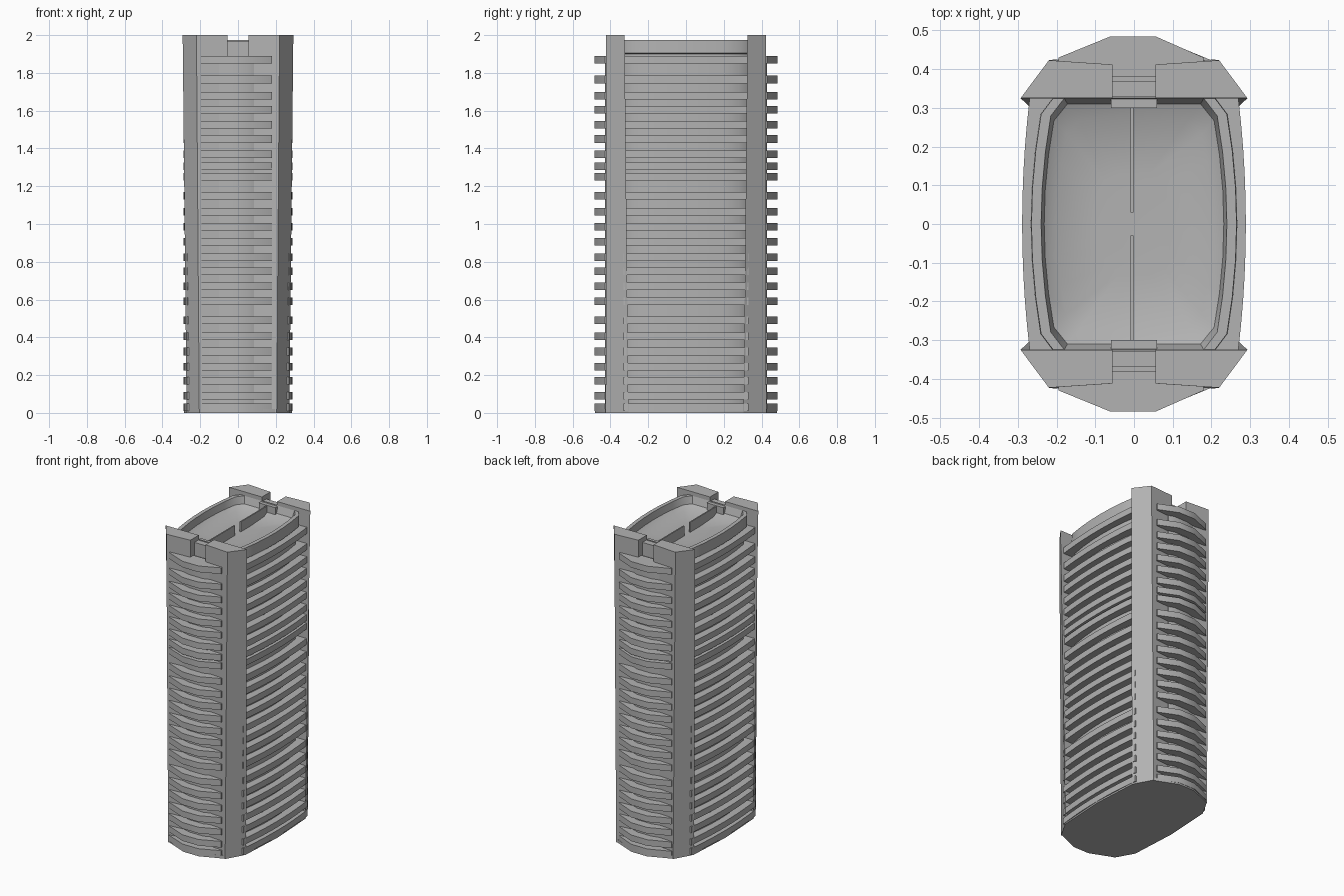
import bpy, bmesh, math

if "Cube" in bpy.data.objects:
    bpy.data.objects.remove(bpy.data.objects["Cube"])

mat = bpy.data.materials.new("concrete grey")
mat.diffuse_color = (0.45, 0.45, 0.45, 1)
mat.use_nodes = True
mat.node_tree.nodes["Principled BSDF"].inputs["Base Color"].default_value = mat.diffuse_color


def finish(bm, name):
    bmesh.ops.recalc_face_normals(bm, faces=bm.faces)
    me = bpy.data.meshes.new(name)
    bm.to_mesh(me)
    bm.free()
    ob = bpy.data.objects.new(name, me)
    bpy.context.collection.objects.link(ob)
    me.materials.append(mat)
    bpy.ops.object.select_all(action='DESELECT')
    ob.select_set(True)
    bpy.context.view_layer.objects.active = ob
    bpy.ops.object.shade_smooth_by_angle(angle=math.radians(35))
    return ob


def loft(bm, rings):
    """Skin closed rings of 3D points and cap both ends."""
    vs = [[bm.verts.new(p) for p in r] for r in rings]
    n = len(vs[0])
    for a, b in zip(vs, vs[1:]):
        for i in range(n):
            j = (i + 1) % n
            bm.faces.new((a[i], a[j], b[j], b[i]))
    bm.faces.new(vs[0][::-1])
    bm.faces.new(vs[-1])


def prism(bm, pts, z0, z1):
    loft(bm, [[(x, y, z) for x, y in pts] for z in (z0, z1)])


# levels of the fins, read from the side elevation
LEVELS = [0.03, 0.09, 0.17, 0.245, 0.325, 0.405, 0.49, 0.59, 0.67, 0.75, 0.825, 0.905,
          0.985, 1.065, 1.15, 1.25, 1.305, 1.37, 1.45, 1.525, 1.605, 1.68, 1.765, 1.87]


# tower body with a recessed, bowl-shaped roof
def outline(x, y, z):
    """Barrel-sided plan with chamfered corners."""
    side = [(x - 0.025 * t * t, y * 0.86 * t) for t in (-1, -0.67, -0.33, 0, 0.33, 0.67, 1)]
    half = [(x - 0.06, -y)] + side + [(x - 0.06, y)]
    return [(a, b, z) for a, b in half + [(-a, -b) for a, b in half]]


bm = bmesh.new()
loft(bm, [outline(0.245, 0.325, 0), outline(0.245, 0.325, 1.90), outline(0.267, 0.33, 1.905),
          outline(0.265, 0.33, 1.975), outline(0.24, 0.325, 1.975), outline(0.232, 0.31, 1.93),
          outline(0.20, 0.27, 1.908), outline(0.10, 0.13, 1.90)])
finish(bm, "tower_body")

# thin divider across the roof, in two lengths
bm = bmesh.new()
for s in (-1, 1):
    prism(bm, [(-0.009, s * 0.03), (-0.001, s * 0.03), (-0.001, s * 0.36), (-0.009, s * 0.36)],
          1.85, 1.965)
finish(bm, "roof_divider")

# four corner pillars, narrowing slightly towards the ground
for sx, nx in ((-1, "left"), (1, "right")):
    for sy, ny in ((-1, "front"), (1, "back")):
        top = [(0.293, 0.325), (0.22, 0.423), (0.055, 0.412), (0.055, 0.325)]
        low = [(0.272, 0.305), (0.205, 0.425), (0.055, 0.412), (0.055, 0.305)]
        bm = bmesh.new()
        loft(bm, [[(sx * x, sy * y, z) for x, y in p] for p, z in ((low, 0), (top, 2.0))])
        finish(bm, f"{ny}_{nx}_pillar")

# end bays: connecting wall, shallow bulge, and projecting fins
for s, n in ((-1, "front"), (1, "back")):
    bm = bmesh.new()
    prism(bm, [(-0.06, s * 0.30), (0.06, s * 0.30), (0.06, s * 0.37), (-0.06, s * 0.37)], 0, 1.97)
    prism(bm, [(-0.10, s * 0.36), (-0.10, s * 0.417), (-0.05, s * 0.43), (0.05, s * 0.43),
               (0.085, s * 0.417), (0.085, s * 0.36)], 0, 1.885)
    finish(bm, n + "_bay_wall")
    bm = bmesh.new()
    for z in LEVELS:
        prism(bm, [(-0.195, s * 0.38), (-0.195, s * 0.43), (-0.06, s * 0.485),
                   (0.055, s * 0.485), (0.18, s * 0.43), (0.18, s * 0.38)], z - 0.02, z + 0.02)
    finish(bm, n + "_bay_fins")

# long curved fins on both sides
for s, n in ((-1, "left"), (1, "right")):
    bm = bmesh.new()
    arc = [(s * (0.289 - 0.02 * t * t), 0.33 * t) for t in (i / 5 for i in range(-5, 6))]
    for z in LEVELS:
        prism(bm, arc + [(s * 0.2, 0.33), (s * 0.2, -0.33)], z - 0.02, z + 0.02)
    finish(bm, n + "_side_fins")

# base plate closing the underside
q = [(0.287, 0), (0.27, 0.305), (0.2, 0.423), (0.055, 0.483)]
pts = (q + [(-x, y) for x, y in q[::-1]] + [(-x, -y) for x, y in q[1:]]
       + [(x, -y) for x, y in q[:0:-1]])
bm = bmesh.new()
prism(bm, pts, 0, 0.02)
finish(bm, "base_plate")
